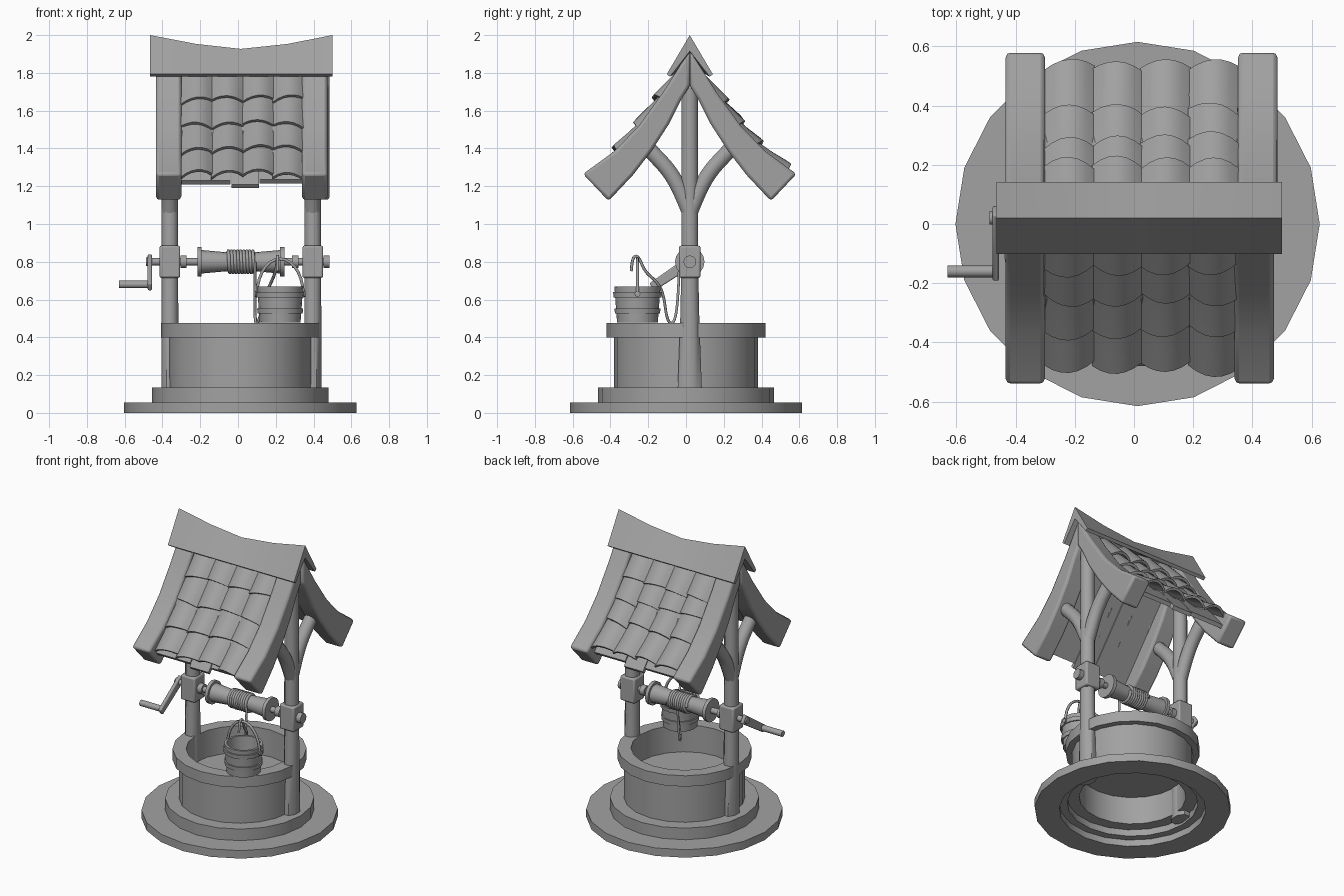
import bpy, bmesh, math, random
from mathutils import Matrix, Vector

random.seed(4)
cube = bpy.data.objects.get("Cube")
if cube:
    bpy.data.objects.remove(cube, do_unlink=True)

grey = bpy.data.materials.new("stone_grey")
grey.use_nodes = True
grey.diffuse_color = (0.36, 0.36, 0.36, 1)
grey.node_tree.nodes["Principled BSDF"].inputs["Base Color"].default_value = (0.36, 0.36, 0.36, 1)

CX, CY = 0.015, 0.02      # middle of the frame
POSTS = {"right": -0.361, "left": 0.396}
SIDES = {"front": -1, "back": 1}
ALONG_X = Matrix.Rotation(math.pi / 2, 4, 'Y')


def finish(ob, bevel=0.0, angle=35):
    """Give the object its colour, an optional bevel and smooth shading."""
    ob.data.materials.clear()
    ob.data.materials.append(grey)
    bpy.ops.object.select_all(action='DESELECT')
    ob.select_set(True)
    bpy.context.view_layer.objects.active = ob
    if ob.type == 'CURVE':
        bpy.ops.object.convert(target='MESH')
        ob = bpy.context.object
    bpy.ops.object.shade_smooth_by_angle(angle=math.radians(angle))
    if bevel:
        mod = ob.modifiers.new("soft_edges", 'BEVEL')
        mod.width, mod.segments = bevel, 2
    return ob


def build(name, verts, faces, bevel=0.0, angle=35):
    bm = bmesh.new()
    vs = [bm.verts.new(v) for v in verts]
    for f in faces:
        bm.faces.new([vs[i] for i in f])
    bmesh.ops.remove_doubles(bm, verts=bm.verts, dist=1e-5)
    bmesh.ops.recalc_face_normals(bm, faces=bm.faces)
    me = bpy.data.meshes.new(name)
    bm.to_mesh(me)
    bm.free()
    ob = bpy.data.objects.new(name, me)
    bpy.context.collection.objects.link(ob)
    return finish(ob, bevel, angle)


def loft(name, rings, caps=True, loop=False, **kw):
    """Skin a list of rings that all have the same number of points."""
    n, m = len(rings[0]), len(rings)
    faces = [(a * n + i, a * n + (i + 1) % n, (a + 1) % m * n + (i + 1) % n, (a + 1) % m * n + i)
             for a in range(m if loop else m - 1) for i in range(n)]
    if caps and not loop:
        faces += [tuple(range(n)), tuple(range((m - 1) * n, m * n))]
    return build(name, [p for r in rings for p in r], faces, **kw)


def lathe(name, profile, at, segs=16, matrix=Matrix(), loop=False):
    rings = []
    for r, h in profile:
        ring = [Vector((r * math.cos(t), r * math.sin(t), h))
                for t in (math.tau * (i / segs) for i in range(segs))]
        rings.append([matrix @ p + Vector(at) for p in ring])
    return loft(name, rings, loop=loop)


def rod(name, x0, x1, r, y=CY, z=0.8, segs=12):
    return lathe(name, [(r, x0), (r, x1)], (0, y, z), segs, ALONG_X)


def prism(name, section, x0, x1, bevel=0.0):
    """Run a (y, z) section from x0 to x1."""
    return loft(name, [[(x, y, z) for y, z in section] for x in (x0, x1)], bevel=bevel)


def tube(name, points, radius, res=2, smooth=True):
    cu = bpy.data.curves.new(name, 'CURVE')
    cu.dimensions, cu.bevel_depth, cu.bevel_resolution = '3D', radius, res
    cu.use_fill_caps = True
    sp = cu.splines.new('NURBS' if smooth else 'POLY')
    sp.points.add(len(points) - 1)
    for p, co in zip(sp.points, points):
        p.co = (*co, 1)
    if smooth:
        sp.order_u, sp.use_endpoint_u, sp.resolution_u = 3, True, 5
    ob = bpy.data.objects.new(name, cu)
    bpy.context.collection.objects.link(ob)
    return finish(ob, angle=70)


# Stone base, wall and rim in one turned ring, with water inside
lathe("well_wall", [(0.46, 0), (0.615, 0), (0.615, 0.055), (0.467, 0.055), (0.467, 0.135),
                    (0.38, 0.135), (0.38, 0.4), (0.42, 0.4), (0.42, 0.475), (0.335, 0.475),
                    (0.335, 0.09), (0.41, 0.09), (0.41, 0.045), (0.46, 0.045)],
      (0.012, 0, 0), 20, loop=True)
lathe("water", [(0.337, 0.28), (0.337, 0.29)], (0.012, 0, 0), 20)

# Posts with flared feet, bearing blocks and curved braces
for side, x in POSTS.items():
    rings = []
    for z, hx, hy in ((0.06, 0.046, 0.068), (0.48, 0.046, 0.052), (0.75, 0.045, 0.046), (1.8, 0.043, 0.043)):
        rings.append([(x + hx * math.cos(t) * 1.06, CY + hy * math.sin(t) * 1.06, z)
                      for t in (math.tau * (i + 0.5) / 8 for i in range(8))])
    loft(side + "_post", rings, angle=50)
    prism(side + "_bearing_block", [(CY + a * 0.057, 0.8 + b * 0.085) for a, b in
          ((-1, -1), (1, -1), (1, 1), (-1, 1))], x - 0.055, x + 0.055, 0.01)
    for end, s in SIDES.items():
        tube(f"{side}_{end}_brace", [(x, CY + s * d, z) for d, z in
             ((0.005, 1.07), (0.045, 1.17), (0.10, 1.27), (0.17, 1.35), (0.25, 1.43))], 0.043, 3)

# Curved rafters, measured outwards from the ridge
OUTER = [(0, 1.92), (0.14, 1.7), (0.27, 1.52), (0.4, 1.385), (0.565, 1.265)]
INNER = [(0.43, 1.122), (0.3, 1.26), (0.2, 1.39), (0.11, 1.53), (0.045, 1.66), (0, 1.73)]

# Lines along the tile crests, with one point at the lower edge of each row
CRESTS = {"front": [(0.06, 1.86), (0.195, 1.68), (0.295, 1.545), (0.41, 1.41), (0.53, 1.28)],
          "back": [(0.06, 1.855), (0.21, 1.66), (0.285, 1.555), (0.385, 1.445), (0.53, 1.325)]}


def crest_point(line, d, lift):
    """Point on the line at distance d, raised along the normal."""
    for (d0, z0), (d1, z1) in zip(line, line[1:]):
        if d <= d1:
            break
    z = z0 + (z1 - z0) * (d - d0) / (d1 - d0)
    n = Vector((z0 - z1, d1 - d0)).normalized() * lift
    return d + n.x, z + n.y


for end, s in SIDES.items():
    for side, x in (("right", -0.367), ("left", 0.412 + 0.006 * s)):
        prism(f"{side}_{end}_rafter", [(CY + s * d, z) for d, z in OUTER + INNER],
              x - 0.067, x + 0.067, 0.016)
    # Straight planks under the tiles
    for name, x0, x1, d, z in (("right", -0.31, -0.04, 0.485, 1.23), ("middle", -0.035, 0.11, 0.5, 1.21),
                               ("left", 0.115, 0.35, 0.48, 1.235)):
        section = [(0.005, 1.82), (d, z), (d - 0.017, z - 0.02), (0.005, 1.79)]
        prism(f"{name}_{end}_plank", [(CY + s * a, b) for a, b in section], x0, x1)

    # Overlapping barrel tiles
    line = CRESTS[end]
    for r in range(4):
        for c in range(4):
            low = line[4 - r][0] + random.uniform(-0.012, 0.008)
            high = max(line[3 - r][0] - 0.025, 0.06)
            mid_x, tilt = -0.218 + 0.162 * c, random.uniform(-0.01, 0.01)
            rings = []
            for f in (0, 0.5, 1):
                d = low + (high - low) * f
                half = 0.086 - 0.005 * f
                upper, lower = [], []
                for i in range(7):
                    u = i / 3 - 1
                    lift = -0.032 * f - (0.046 - 0.016 * f) * u * u
                    for edge, off in ((upper, 0), (lower, -0.018)):
                        pd, pz = crest_point(line, d + tilt * u, lift + off)
                        edge.append((mid_x + half * u, CY + s * pd, pz))
                rings.append(upper + lower[::-1])
            loft(f"{end}_tile_{r}_{c}", rings, angle=40)

# Sagging ridge cap
rings = []
for x, top in ((-0.465, 2.0), (-0.22, 1.953), (CX, 1.927), (0.26, 1.953), (0.5, 2.0)):
    rings.append([(x, CY + d, z) for d, z in
                  ((0, top), (0.122, 1.793), (0.105, 1.78), (0, top - 0.085), (-0.105, 1.78), (-0.122, 1.793))])
loft("ridge_cap", rings)

# Windlass: axle, drum, collars and crank
rod("axle", -0.47, 0.47, 0.02)
lathe("drum", [(0.078, -0.215), (0.078, -0.192), (0.062, -0.192), (0.052, -0.08), (0.048, CX),
               (0.052, 0.11), (0.062, 0.222), (0.078, 0.222), (0.078, 0.245)], (0, CY, 0.8), 16, ALONG_X)
for name, x0, x1, r in (("inner_right_collar", -0.305, -0.272, 0.034), ("inner_left_collar", 0.285, 0.32, 0.034),
                        ("axle_cap", 0.452, 0.485, 0.034), ("crank_nut", -0.488, -0.455, 0.022)):
    rod(name, x0, x1, r)
arm = []
for x in (-0.478, -0.455):
    a, b = Vector((x, CY, 0.8)), Vector((x, -0.16, 0.68))
    along = (b - a).normalized()
    across = Vector((0, -along.z, along.y))
    arm.append([a - along * 0.032 + across * 0.03, b + along * 0.025 + across * 0.024,
                b + along * 0.025 - across * 0.024, a - along * 0.032 - across * 0.03])
loft("crank_arm", arm, bevel=0.007)
rod("crank_handle", -0.63, -0.46, 0.02, -0.16, 0.68)

# Rope wound on the drum, then hanging down to the hook
turns, per = 9, 12
tube("rope_coil", [(-0.055 + 0.145 * i / (turns * per), CY + 0.056 * math.cos(math.tau * i / per),
                    0.8 + 0.056 * math.sin(math.tau * i / per)) for i in range(turns * per + 1)],
     0.01, 1, False)
tube("hanging_rope", [(0.09, -0.035, 0.8), (0.09, -0.04, 0.62), (0.09, -0.06, 0.47), (0.11, -0.1, 0.48),
                      (0.15, -0.12, 0.64), (0.18, -0.16, 0.7), (0.2, -0.22, 0.75), (0.21, -0.25, 0.83),
                      (0.21, -0.285, 0.83), (0.21, -0.29, 0.75)], 0.008, 1)

# Bucket with hoops and bail
BX, BY = 0.223, -0.257
lathe("bucket", [(0, 0.478), (0.108, 0.478), (0.122, 0.668), (0.106, 0.668), (0.096, 0.5), (0, 0.5)],
      (BX, BY, 0), 16)
for name, z, r in (("lower_hoop", 0.525, 0.119), ("upper_hoop", 0.612, 0.126)):
    lathe(name, [(r - 0.008, z), (r, z), (r + 0.003, z + 0.028), (r - 0.006, z + 0.028)],
          (BX, BY, 0), 16, loop=True)
tube("bucket_bail", [(BX + 0.122 * math.cos(t), BY, 0.63 + 0.185 * math.sin(t))
                     for t in (math.pi * i / 14 for i in range(15))], 0.009, 1, False)
for name, s in (("left_bail_pin", 1), ("right_bail_pin", -1)):
    rod(name, BX + s * 0.122 - 0.012, BX + s * 0.122 + 0.012, 0.016, BY, 0.63, 8)
